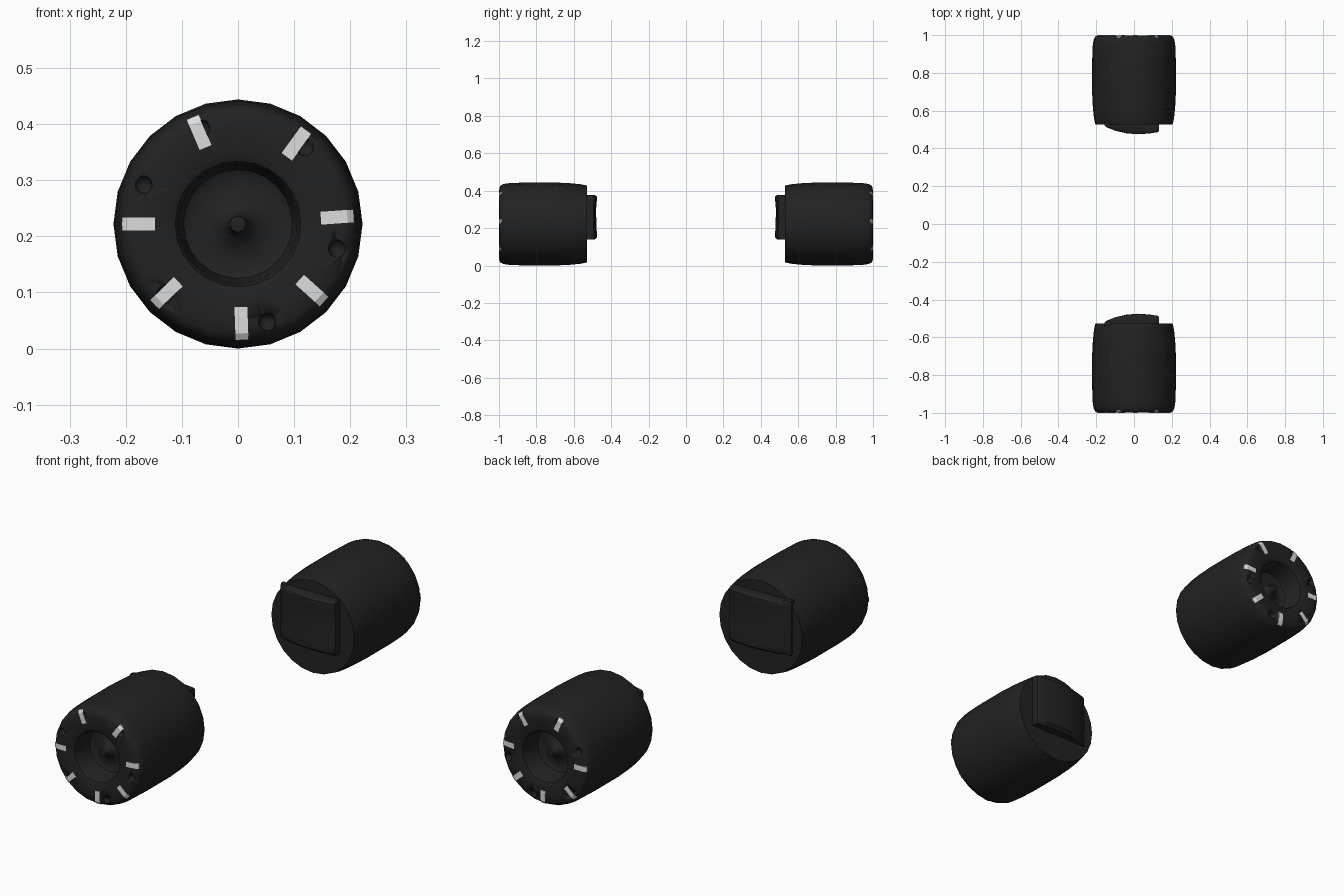
import bpy, bmesh, math
from mathutils import Vector

if "Cube" in bpy.data.objects:
    bpy.data.objects.remove(bpy.data.objects["Cube"])

CZ = 0.222      # axle height
SIDES = 24


def material(name, v):
    m = bpy.data.materials.new(name)
    m.diffuse_color = (v, v, v, 1)
    m.use_nodes = True
    m.node_tree.nodes["Principled BSDF"].inputs["Base Color"].default_value = m.diffuse_color
    return m


black = material("black rubber", 0.016)
white = material("white mark", 0.72)


def finish(bm, name, mat, angle=40):
    bmesh.ops.recalc_face_normals(bm, faces=bm.faces)
    me = bpy.data.meshes.new(name)
    bm.to_mesh(me)
    bm.free()
    ob = bpy.data.objects.new(name, me)
    bpy.context.collection.objects.link(ob)
    me.materials.append(mat)
    bpy.ops.object.select_all(action='DESELECT')
    ob.select_set(True)
    bpy.context.view_layer.objects.active = ob
    bpy.ops.object.shade_smooth_by_angle(angle=math.radians(angle))
    return ob


def polar(r, deg, y):
    a = math.radians(deg)
    return Vector((r * math.cos(a), y, CZ + r * math.sin(a)))


# radius and distance from the middle: inner cap, tread, rim, recess, hub
PROFILE = [(0, .528), (.205, .528), (.212, .56), (.218, .62), (.222, .70), (.222, .85),
           (.219, .94), (.214, .975), (.207, .990), (.195, .998), (.17, .999), (.125, .998),
           (.112, .992), (.106, .978), (.102, .93), (.097, .905), (.085, .898),
           (.05, .902), (.025, .915), (.016, .935), (.014, .955), (0, .958)]


def wheel(s, name):
    bm = bmesh.new()
    rings = []
    for r, y in PROFILE:
        if r == 0:
            rings.append([bm.verts.new((0, s * y, CZ))] * SIDES)
        else:
            rings.append([bm.verts.new(polar(r, 360 * i / SIDES, s * y)) for i in range(SIDES)])
    for a, b in zip(rings, rings[1:]):
        for i in range(SIDES):
            j = (i + 1) % SIDES
            quad = list(dict.fromkeys((a[i], a[j], b[j], b[i])))
            bm.faces.new(quad)
    return finish(bm, name, black)


# small round dimples on the outer face
def dimples(s, target, name):
    bm = bmesh.new()
    for deg in (49, -14, -73.5, -136, 111, 157.5):
        res = bmesh.ops.create_uvsphere(bm, u_segments=10, v_segments=8, radius=.016)
        bmesh.ops.translate(bm, verts=res['verts'], vec=polar(.182, deg, s * 1.0))
    cutter = finish(bm, name, black)
    cutter.hide_render = True
    mod = target.modifiers.new("dimples", 'BOOLEAN')
    mod.operation = 'DIFFERENCE'
    mod.solver = 'EXACT'
    mod.object = cutter
    bpy.context.view_layer.objects.active = target
    bpy.ops.object.modifier_apply(modifier=mod.name)
    bpy.data.objects.remove(cutter)


# thin white radial plates hugging the rim
def marks(s, name):
    bm = bmesh.new()
    path = [(.148, .9995), (.17, 1.0), (.195, .9992), (.207, .9915)]
    for deg in (54, 4, -42, -88, -136, 180, 113):
        a = math.radians(deg)
        side = Vector((-math.sin(a), 0, math.cos(a))) * .0115
        rows = []
        for r, y in path:
            top, low = polar(r, deg, s * y), polar(r, deg, s * (y - .004))
            rows.append([bm.verts.new(p) for p in (top - side, top + side, low + side, low - side)])
        for p, q in zip(rows, rows[1:]):
            for i in range(4):
                j = (i + 1) % 4
                bm.faces.new((p[i], p[j], q[j], q[i]))
        bm.faces.new(rows[0])
        bm.faces.new(rows[-1])
    finish(bm, name, white, 30)


# curved mounting pad on the inner end
def pad(s, name):
    section = [(-.155, .006), (-.145, .016), (-.10, .034), (-.04, .048), (.02, .053),
               (.08, .049), (.125, .042), (.133, .036)]
    levels = [(.138, .7), (.150, .98), (.17, 1), (.20, .92), (.30, .90), (.335, .93),
              (.355, 1), (.37, .97), (.378, .7)]
    bm = bmesh.new()
    rows = []
    for z, k in levels:
        front = [bm.verts.new((x, s * (.528 - d * k), z)) for x, d in section]
        base = [bm.verts.new((x, s * .54, z)) for x in (section[-1][0], section[0][0])]
        rows.append(front + base)
    n = len(rows[0])
    for p, q in zip(rows, rows[1:]):
        for i in range(n):
            j = (i + 1) % n
            bm.faces.new((p[i], p[j], q[j], q[i]))
    bm.faces.new(rows[0])
    bm.faces.new(rows[-1])
    finish(bm, name, black)


for s, label in ((-1, "front"), (1, "back")):
    w = wheel(s, label + "_wheel")
    dimples(s, w, label + "_dimple_cutter")
    marks(s, label + "_white_marks")
    pad(s, label + "_inner_pad")
